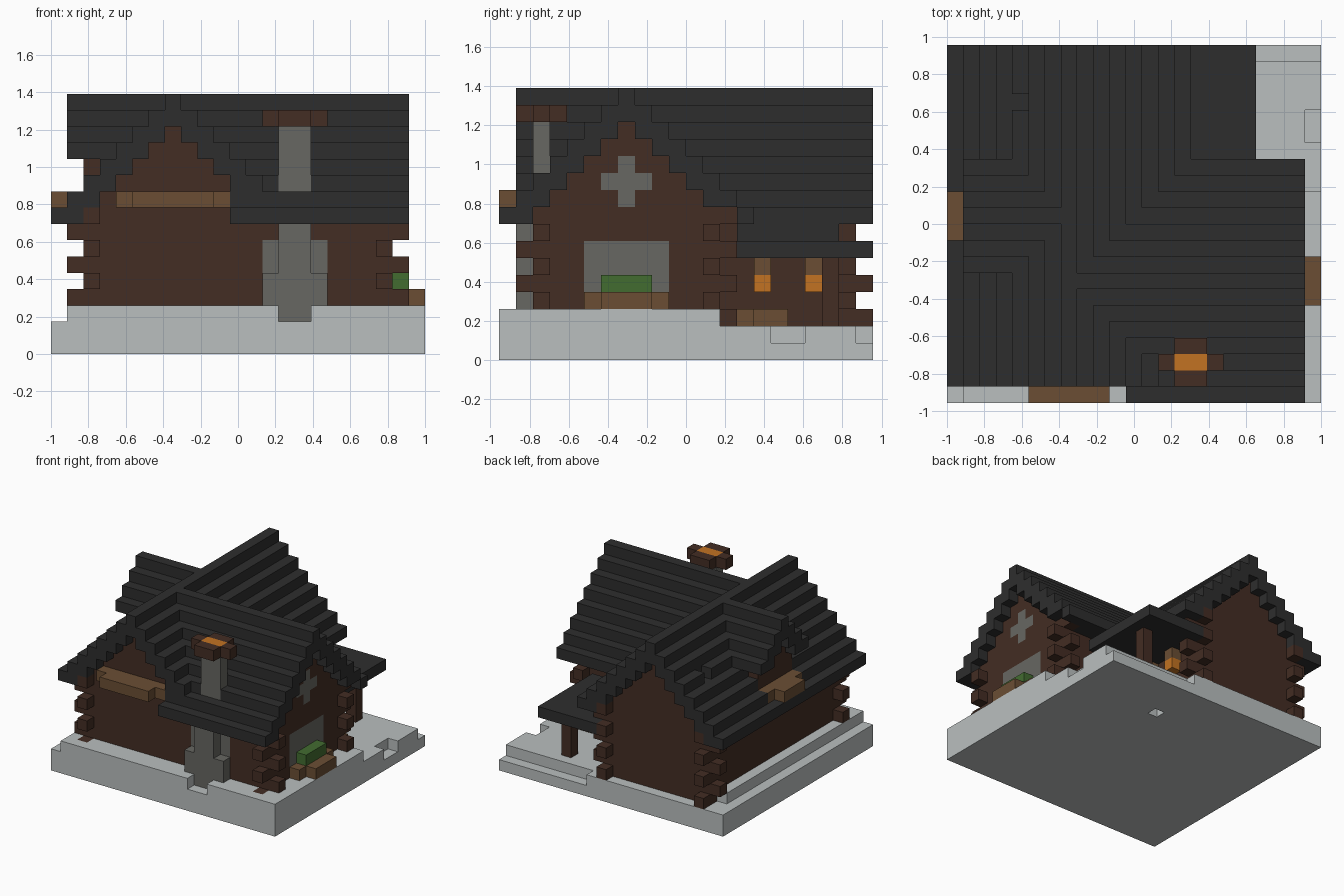
import bpy
import bmesh
from mathutils import Vector

if "Cube" in bpy.data.objects:
    bpy.data.objects.remove(bpy.data.objects["Cube"])

U = 2 / 23                      # block size
ORIGIN = Vector((-1, -11 * U, 0))
cells = {}                      # block position -> part name


def fill(part, xs, ys, zs):
    """Fill an inclusive range of blocks; a single number is one layer."""
    def span(r):
        return range(r[0], r[1] + 1) if isinstance(r, tuple) else (r,)
    for i in span(xs):
        for j in span(ys):
            for k in span(zs):
                if part:
                    cells[i, j, k] = part
                else:
                    cells.pop((i, j, k), None)


# Stone base with raised floor and worn notches
fill("stone_base", (0, 22), (0, 21), (0, 1))
fill("stone_base", (1, 22), (0, 12), 2)
fill("stone_base", (1, 12), (13, 19), 2)
fill(None, (14, 15), 0, 2)
fill(None, (14, 22), 21, 1)
fill(None, 22, (16, 17), 1)
fill(None, 14, 17, 0)

# Log walls: courses alternate so the ends cross at the corners
for k in range(2, 9):
    ex, ey = k % 2, 1 - k % 2
    for x0, x1, j in ((2, 20, 2), (12, 20, 12), (2, 12, 20)):
        fill("log_walls", (x0 - ex, x1 + ex), j, k)
    for i, y0, y1 in ((2, 2, 20), (20, 2, 12), (12, 12, 20)):
        fill("log_walls", i, (y0 - ey, y1 + ey), k)

# Triangular gable walls at the front, back and right
for k in range(8, 14):
    h = 13 - k
    for j in (2, 20):
        fill("log_walls", (7 - h, 7 + h), j, k)
    fill("log_walls", 20, (7 - h, 7 + h), k)

# Stepped main roof and right wing roof, two blocks thick
for d in range(8):
    top = 15 - d
    low = max(top - 1, 8)
    for s in (-1, 1):
        fill("main_roof", 7 + s * d, (1, 21), (low, top))
        j = 7 + s * d
        fill("wing_roof", (11 if j <= 2 else 8, 21), j, (low, top))
fill(None, 21, 13, 8)
fill(None, 4, 18, 12)
fill("log_walls", 20, 13, 8)

# Left dormer: wall, then stepped roof running back into the main roof
for k in range(10, 14):
    h = min(14 - k - 1, 2)
    fill("dormer_wall", 2, (11 - h, 11 + h), k)
for d in range(4):
    top = 15 - d
    for s in (-1, 1):
        fill("dormer_roof", (1, 7 - d), 11 + s * d, (max(top - 1, 12), top))

# Porch roof, post, hanging lanterns and bench
fill("porch_roof", (13, 18), (14, 21), 6)
fill("porch_roof", (13, 14), (14, 19), 7)
fill("porch_post", 17, 19, (2, 5))
for j in (15, 18):
    fill("lantern_bracket", 13, j, 5)
    fill("lantern_glow", 13, j, 4)
fill("porch_bench", 13, (14, 16), 2)
fill("porch_bench", (17, 19), 14, 2)

# Chimney with cross-shaped cap and embers
fill("chimney", (14, 15), 1, (2, 7))
fill("chimney", (13, 16), 1, (3, 4))
fill("chimney", (13, 16), 2, (5, 6))
fill("chimney", (14, 15), 2, (9, 13))
fill("chimney_cap", (13, 16), 2, 14)
fill("chimney_cap", (14, 15), (1, 3), 14)
fill("chimney_embers", (14, 15), 2, 14)

# Right windows: a wide one below, a cross-shaped one in the gable
fill("right_window", 20, (5, 9), (3, 6))
fill("gable_window", 20, 7, (9, 11))
fill("gable_window", 20, (6, 8), 10)

# Planter on the right, balconies on the front and left
fill("planter_box", 21, (5, 9), 3)
fill("planter_box", 22, (6, 8), 3)
fill("planter_hedge", 21, (6, 8), 4)
fill("front_balcony", (4, 10), 1, 9)
fill("front_balcony", (5, 9), 0, 9)
fill("left_balcony", 1, (9, 13), 9)
fill("left_balcony", 0, (10, 12), 9)

# Flat colours
COLOURS = {
    "pale_stone": (0.49, 0.52, 0.52),
    "dark_shingle": (0.027, 0.027, 0.027),
    "dark_timber": (0.056, 0.026, 0.017),
    "light_timber": (0.145, 0.076, 0.034),
    "grey_stone": (0.135, 0.135, 0.122),
    "leaf_green": (0.055, 0.15, 0.03),
    "ember_orange": (0.54, 0.17, 0.016),
}
PARTS = {
    "pale_stone": "stone_base",
    "dark_shingle": "main_roof wing_roof dormer_roof porch_roof",
    "dark_timber": "log_walls dormer_wall porch_post chimney_cap",
    "light_timber": "lantern_bracket porch_bench planter_box front_balcony left_balcony",
    "grey_stone": "chimney right_window gable_window",
    "leaf_green": "planter_hedge",
    "ember_orange": "lantern_glow chimney_embers",
}


def make_material(name):
    mat = bpy.data.materials.new(name)
    mat.use_nodes = True
    rgba = (*COLOURS[name], 1)
    mat.diffuse_color = rgba
    mat.node_tree.nodes["Principled BSDF"].inputs["Base Color"].default_value = rgba
    return mat


def build_part(part, mat):
    """Mesh the exposed block sides of one part and merge flat areas."""
    bm = bmesh.new()
    for cell in [c for c, p in cells.items() if p == part]:
        centre = Vector(cell) + Vector((0.5, 0.5, 0.5))
        for axis in range(3):
            for sign in (-1, 1):
                n = Vector((0, 0, 0))
                n[axis] = sign
                if tuple(int(a + b) for a, b in zip(cell, n)) in cells:
                    continue
                u = Vector((0, 0, 0))
                u[(axis + 1) % 3] = 0.5
                v = n.cross(u)
                mid = centre + n / 2
                ring = (mid - u - v, mid + u - v, mid + u + v, mid - u + v)
                bm.faces.new([bm.verts.new(ORIGIN + p * U) for p in ring])
    bmesh.ops.remove_doubles(bm, verts=bm.verts, dist=U / 100)
    bmesh.ops.dissolve_limit(bm, angle_limit=0.01, verts=bm.verts, edges=bm.edges)
    mesh = bpy.data.meshes.new(part)
    bm.to_mesh(mesh)
    bm.free()
    mesh.materials.append(mat)
    bpy.context.collection.objects.link(bpy.data.objects.new(part, mesh))


for colour, names in PARTS.items():
    material = make_material(colour)
    for part_name in names.split():
        build_part(part_name, material)
